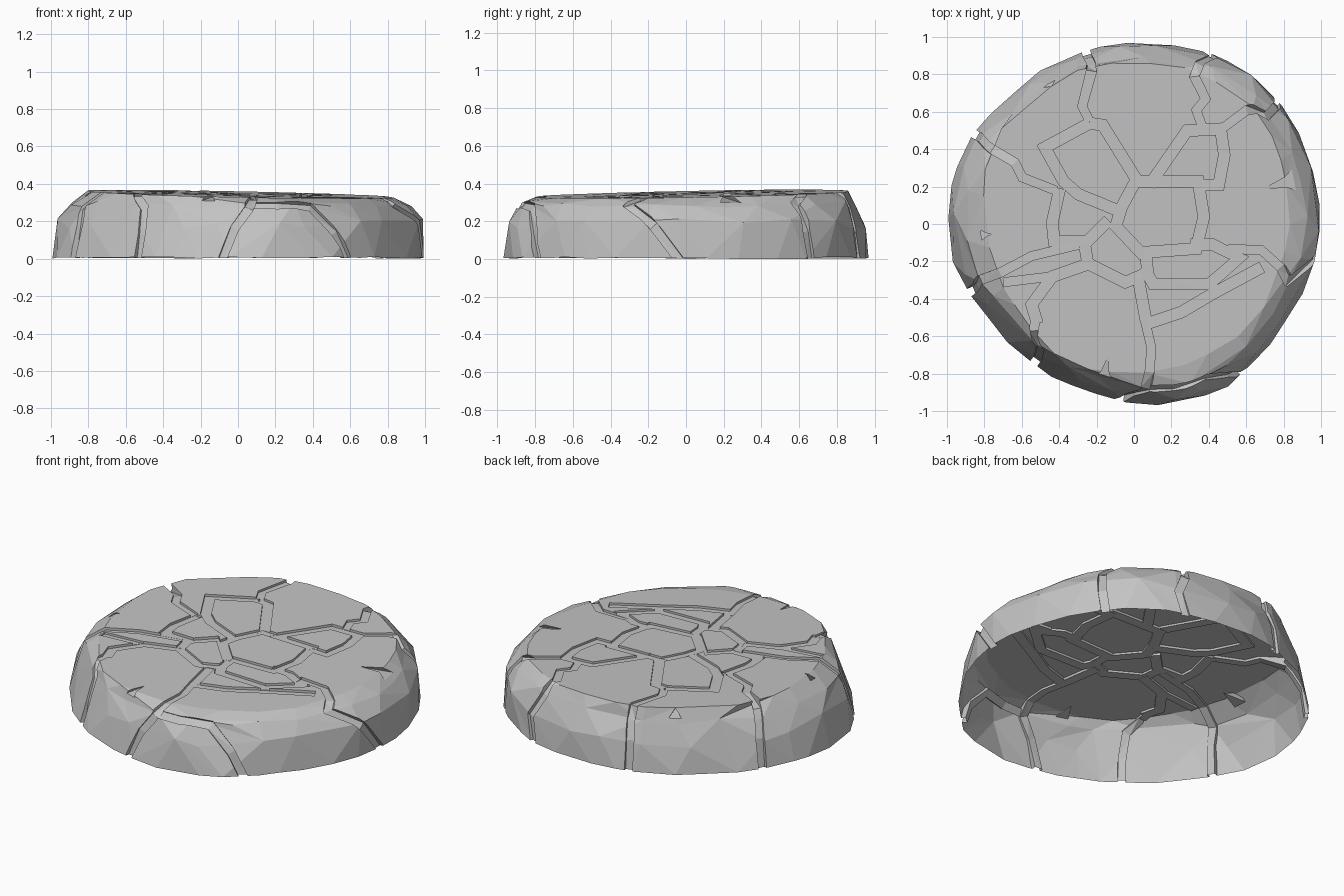
import bpy, bmesh, math, random
from mathutils import Vector
from mathutils.bvhtree import BVHTree

random.seed(7)
default_cube = bpy.data.objects.get("Cube")
if default_cube:
    bpy.data.objects.remove(default_cube, do_unlink=True)

stone = bpy.data.materials.new("stone grey")
stone.use_nodes = True
grey = (0.55, 0.55, 0.55, 1)
stone.diffuse_color = grey
stone.node_tree.nodes["Principled BSDF"].inputs["Base Color"].default_value = grey

# Radii every 15 degrees, counter-clockwise from +x: wall outline and top rim
OUTLINE = [1, 1, 1.02, 1.02, 1.02, 1, .99, .98, .98, .96, 1, 1.01,
           1, .99, .93, .92, .92, .92, .96, .985, .995, .965, .96, .985]
RIM = [.82, .84, .89, .9, .89, .88, .88, .88, .87, .86, .88, .82,
       .79, .79, .76, .77, .8, .79, .79, .8, .8, .81, .81, .82]
RIM_RADIUS = 0.83


def make_object(name, bm):
    mesh = bpy.data.meshes.new(name)
    bm.to_mesh(mesh)
    obj = bpy.data.objects.new(name, mesh)
    bpy.context.collection.objects.link(obj)
    return obj


def radius_at(table, angle):
    step = (angle % math.tau) / math.tau * len(table)
    i, t = int(step), step % 1
    return table[i % len(table)] * (1 - t) + table[(i + 1) % len(table)] * t


# Rock body: a round faceted hull, then pushed in and out to the outline
def add_ring(bm, count, radius, lean, height, rough, jitter):
    for i in range(count):
        a = math.tau * (i + random.uniform(-0.35, 0.35)) / count
        r = radius + lean * math.cos(a - math.pi / 4) + random.uniform(-jitter, jitter)
        z = height + random.uniform(-rough, rough)
        bm.verts.new((r * math.cos(a), r * math.sin(a), z))


body = bmesh.new()
add_ring(body, 36, 0.995, 0.0, 0.01, 0.006, 0.005)
add_ring(body, 22, 0.972, 0.02, 0.19, 0.03, 0.012)
add_ring(body, 24, 0.912, 0.012, 0.295, 0.018, 0.012)
add_ring(body, 30, RIM_RADIUS, 0.0, 0.36, 0.0, 0.012)
hull = bmesh.ops.convex_hull(body, input=body.verts[:])
inner = {v for key in ("geom_interior", "geom_unused") for v in hull[key]
         if isinstance(v, bmesh.types.BMVert)}
bmesh.ops.delete(body, geom=list(inner), context='VERTS')
for v in body.verts:
    angle = math.atan2(v.co.y, v.co.x)
    on_top = v.co.z > 0.35
    scale = radius_at(RIM, angle) / RIM_RADIUS if on_top else radius_at(OUTLINE, angle)
    v.co.x *= scale
    v.co.y *= scale
    if on_top:
        v.co.z = 0.348 - 0.021 * v.co.x + 0.019 * v.co.y
bmesh.ops.dissolve_limit(body, angle_limit=0.02, verts=body.verts[:], edges=body.edges[:])
bmesh.ops.recalc_face_normals(body, faces=body.faces[:])
tree = BVHTree.FromBMesh(body)
rock = make_object("cracked_rock_slab", body)


# Cracks: ribbons that follow the surface, two numbers on top, three on the wall
def on_surface(point):
    if len(point) == 2:
        hit = tree.ray_cast(Vector((*point, 2)), Vector((0, 0, -1)))[0]
        return hit or Vector((*point, 0.35)), Vector((0, 0, 1))
    out = Vector((point[0], point[1], 0)).normalized()
    z = point[2]
    start = out * 2 + Vector((0, 0, max(z, 0.03)))
    hit = tree.ray_cast(start, -out)[0] or out
    rise = 0.8 if z > 0.25 else 0.15
    return Vector((hit.x, hit.y, z)), (out + Vector((0, 0, rise))).normalized()


def crack_cutter(path, width, depth):
    spots = [on_surface(p) for p in path]
    bm = bmesh.new()
    loops = []
    for i, (pos, normal) in enumerate(spots):
        before = (pos - spots[i - 1][0]).normalized() if i else Vector()
        after = (spots[i + 1][0] - pos).normalized() if i + 1 < len(spots) else Vector()
        side = (before + after).cross(normal).normalized() * width / 2
        if i and i + 1 < len(spots):
            side /= max(0.6, (before + after).length / 2)
        low, high = pos - normal * depth, pos + normal * 0.12
        loops.append([bm.verts.new(c) for c in (low - side, low + side, high + side, high - side)])
    for a, b in zip(loops, loops[1:]):
        for k in range(4):
            bm.faces.new((a[k], a[k - 1], b[k - 1], b[k]))
    bm.faces.new(loops[0])
    bm.faces.new(loops[-1][::-1])
    bmesh.ops.triangulate(bm, faces=bm.faces[:])
    bmesh.ops.recalc_face_normals(bm, faces=bm.faces[:])
    return make_object("crack_cutter", bm)


# Cracks between the stones of the top
top_cracks = [
    [(-.24, .55), (-.17, .54), (.01, .25), (-.07, .1), (-.1, 0), (.05, -.16)],
    [(-.24, .55), (-.48, .42), (-.38, .24), (-.3, .17), (-.08, .08)],
    [(-.02, .24), (.34, .24), (.37, .05), (.33, -.12), (.05, -.14)],
    [(.08, .22), (.28, .51), (.46, .52), (.48, .38), (.45, .22), (.33, .22)],
    [(-.4, .2), (-.44, .02), (-.43, -.08), (-.25, -.08), (-.14, .03)],
    [(-.27, -.08), (-.25, -.2), (-.05, -.3), (.07, -.25), (.06, -.14)],
    [(.05, -.22), (.1, -.31), (.4, -.31), (.56, -.17), (.42, -.1), (.3, -.1)],
    [(-.24, -.2), (-.44, -.27), (-.55, -.42), (-.52, -.52)],
    [(.07, -.52), (.25, -.46), (.42, -.36), (.68, -.22)],
    [(.02, -.28), (.06, -.5)],
]

# Cracks that run over the rim and down the wall
rim_cracks = [
    [(-.24, .56), (-.28, .64), (-.23, .83), (-.24, .9, .29), (-.25, .9, .18), (-.25, .9, -.06)],
    [(.37, .51), (.33, .62), (.38, .68), (.32, .8), (.36, .9, .29), (.42, .9, .15), (.36, .9, -.06)],
    [(.48, .53), (.6, .62), (.72, .6, .3), (.74, .63, .15), (.73, .66, -.06)],
    [(-.42, .19), (-.6, .26), (-.64, .34), (-.76, .41), (-.8, .44, .28), (-.8, .46, .18), (-.8, .46, -.06)],
    [(-.3, -.1), (-.55, -.16), (-.72, -.25), (-.83, -.29, .28), (-.83, -.32, .18), (-.83, -.34, -.06)],
    [(-.45, -.27), (-.7, -.3)],
    [(-.53, -.5), (-.54, -.56), (-.54, -.7, .28), (-.55, -.75, .14), (-.55, -.75, -.06)],
    [(.05, -.48), (.09, -.65), (.08, -.78), (.06, -.92, .28), (-.02, -.95, .17), (-.11, -.94, -.06)],
    [(.05, -.9, .29), (.22, -.9, .29), (.4, -.84, .28), (.52, -.8, .14), (.62, -.77, -.06)],
    [(.5, -.12), (.68, -.13), (.78, -.22), (.9, -.32, .29), (.95, -.16, .18), (.97, .02, -.06)],
]
cutters = []
for paths, width in ((top_cracks, 0.06), (rim_cracks, 0.046)):
    for i, path in enumerate(paths):
        cutters.append(crack_cutter(path, width, 0.012 + 0.0006 * (i % 5)))

# Chips knocked out of the rim: three-sided wedges, tip pointing inwards
chips = [(.69, .2, .11), (.62, -.48, .1), (.53, -.6, .06), (-.69, -.04, .05),
         (-.4, .67, .08), (-.14, -.69, .11), (.57, .7, .06)]
for x, y, size in chips:
    depth = size * 2.6
    inward = Vector((-x, -y, 0)).normalized()
    tip = Vector((x, y, 0.335))
    bm = bmesh.new()
    bmesh.ops.create_cone(bm, cap_ends=True, segments=3, radius1=size, radius2=0, depth=depth)
    bmesh.ops.rotate(bm, verts=bm.verts[:], matrix=inward.to_track_quat('Z', 'Y').to_matrix())
    bmesh.ops.translate(bm, verts=bm.verts[:], vec=tip - inward * depth / 2)
    cutters.append(make_object("chip_cutter", bm))

for cutter in cutters:
    cutter.hide_render = True
    cut = rock.modifiers.new("cut", 'BOOLEAN')
    cut.operation = 'DIFFERENCE'
    cut.solver = 'EXACT'
    cut.use_self = True
    cut.object = cutter

# Bake the cuts and drop the cutters
bpy.context.view_layer.update()
depsgraph = bpy.context.evaluated_depsgraph_get()
baked = bpy.data.meshes.new_from_object(rock.evaluated_get(depsgraph))
rock.modifiers.clear()
rock.data = baked
for cutter in cutters:
    bpy.data.objects.remove(cutter, do_unlink=True)

# Open the hollow underside and centre the slab on the ground
bm = bmesh.new()
bm.from_mesh(baked)
floor = [f for f in bm.faces if all(v.co.z < 0.025 for v in f.verts)]
bmesh.ops.delete(bm, geom=floor, context='FACES')
xs, ys, zs = zip(*(v.co for v in bm.verts))
middle = Vector(((max(xs) + min(xs)) / 2, (max(ys) + min(ys)) / 2, min(zs)))
bmesh.ops.translate(bm, verts=bm.verts[:], vec=-middle)
for f in bm.faces:
    f.smooth = False
    f.material_index = 0
bm.to_mesh(baked)
bm.free()
baked.materials.clear()
baked.materials.append(stone)
